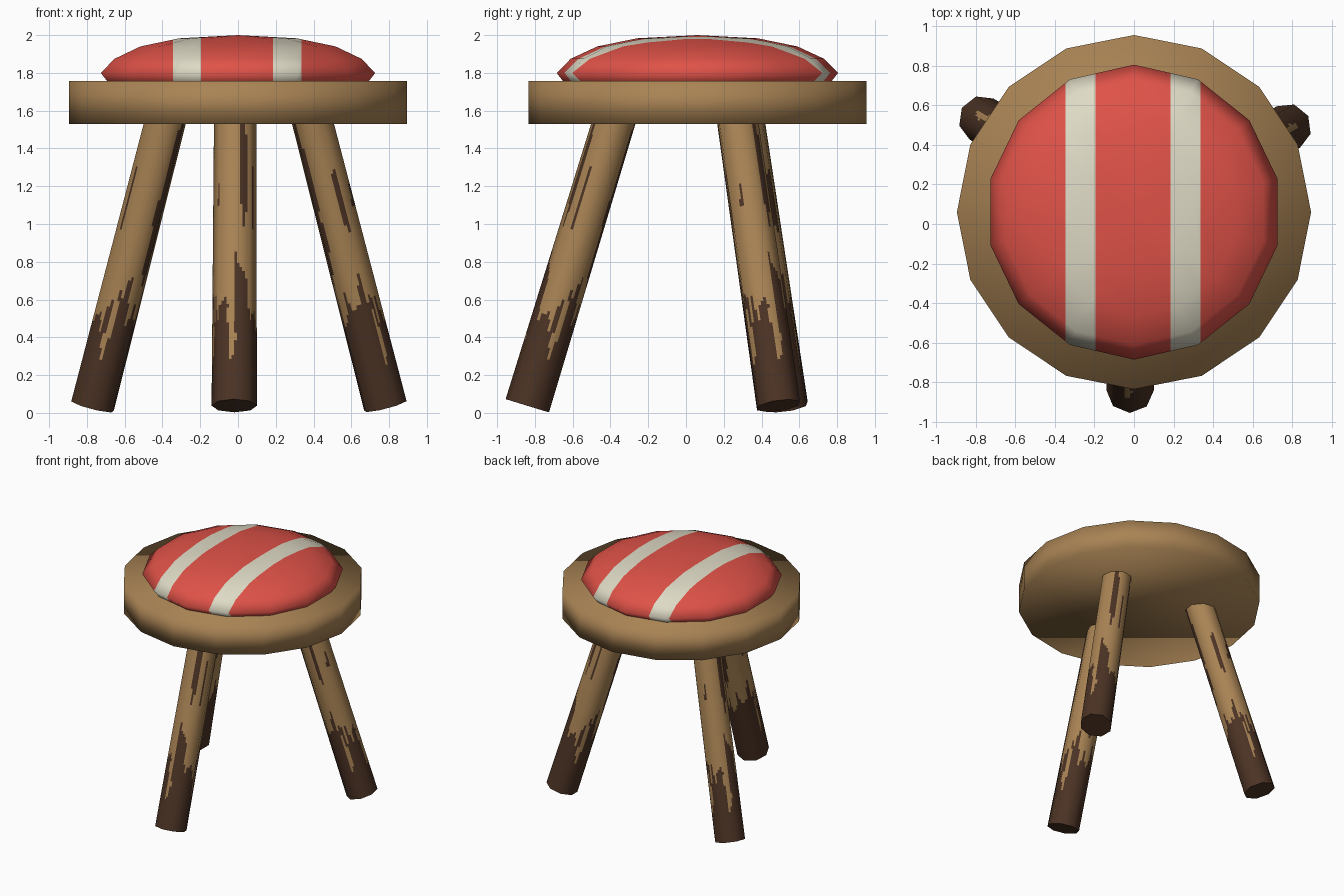
import bpy
import bmesh
from math import cos, sin, pi, radians, degrees
from mathutils import Vector, noise

if "Cube" in bpy.data.objects:
    bpy.data.objects.remove(bpy.data.objects["Cube"])


def material(name, rgb):
    m = bpy.data.materials.new(name)
    m.use_nodes = True
    m.diffuse_color = (*rgb, 1)
    m.node_tree.nodes["Principled BSDF"].inputs["Base Color"].default_value = (*rgb, 1)
    return m


WOOD = material("light wood", (0.40, 0.23, 0.09))
BARK = material("dark wood", (0.072, 0.033, 0.018))
RED = material("red cloth", (0.74, 0.085, 0.065))
CREAM = material("cream cloth", (0.73, 0.70, 0.56))


def finish(bm, name, mats):
    for f in bm.faces:
        f.smooth = True
    mesh = bpy.data.meshes.new(name)
    bm.to_mesh(mesh)
    bm.free()
    for m in mats:
        mesh.materials.append(m)
    ob = bpy.data.objects.new(name, mesh)
    bpy.context.collection.objects.link(ob)
    return ob


def rings_to_quads(bm, rings):
    n = len(rings[0])
    return [[bm.faces.new((a[i], a[(i + 1) % n], b[(i + 1) % n], b[i])) for i in range(n)]
            for a, b in zip(rings, rings[1:])]


CENTRE_Y = 0.06


def lathe(bm, profile, sides):
    """Rings about the seat axis, with a corner pointing to the back."""
    rings = []
    for r, z in profile:
        angles = [pi / 2 + 2 * pi * i / sides for i in range(sides)]
        rings.append([bm.verts.new((r * cos(a), CENTRE_Y + r * sin(a), z)) for a in angles])
    rings_to_quads(bm, rings)
    return rings


# Seat board
bm = bmesh.new()
bottom, top = lathe(bm, [(0.895, 1.53), (0.895, 1.757)], 16)
bm.faces.new(top)
bm.faces.new(bottom[::-1])
finish(bm, "seat_board", [WOOD])

# Domed cushion with two cut stripes
bm = bmesh.new()
rings = lathe(bm, [(0.71, 1.755), (0.745, 1.80), (0.67, 1.875),
                   (0.53, 1.94), (0.32, 1.983)], 14)
pole = bm.verts.new((0, CENTRE_Y, 2.0))
last = rings[-1]
for i, v in enumerate(last):
    bm.faces.new((v, last[(i + 1) % len(last)], pole))
STRIPES = [(-0.345, -0.195), (0.185, 0.335)]
for x in STRIPES[0] + STRIPES[1]:
    bmesh.ops.bisect_plane(bm, geom=bm.verts[:] + bm.edges[:] + bm.faces[:],
                           plane_co=(x, 0, 0), plane_no=(1, 0, 0), dist=1e-5)
for f in bm.faces:
    x = f.calc_center_median().x
    f.material_index = int(any(a < x < b for a, b in STRIPES))
finish(bm, "cushion", [RED, CREAM])

# Worn paint on the legs: angle from the outward side, low end, high end, half width
DARK_STREAKS = [(25, 0.95, 1.6, 11), (178, 0.7, 1.6, 17), (-96, 0.95, 1.3, 9),
                (-50, 1.05, 1.2, 5), (62, 0.9, 1.3, 5)]
LIGHT_STREAKS = [(-8, 0.25, 0.75, 10), (-85, 0.25, 0.55, 8), (110, 0.3, 0.65, 9)]


def in_streak(streaks, angle, z):
    for mid, low, high, width in streaks:
        if low < z < high:
            off = (angle - mid + 180) % 360 - 180
            wobble = 6 * noise.noise(Vector((mid, 0, z * 7)))
            if abs(off + wobble) < width * sin(pi * (z - low) / (high - low)) ** 0.5:
                return True
    return False


def is_dark(angle, z):
    a = radians(angle)
    edge = 0.6 + 0.08 * sin(3 * a + 1)
    edge += 0.28 * noise.noise(Vector((3.5 * cos(a), 3.5 * sin(a), z * 2)))
    if z < edge:
        return not in_streak(LIGHT_STREAKS, angle, z)
    return in_streak(DARK_STREAKS, angle, z)


SIDES, SPLIT, ROWS = 8, 6, 80


def leg(name, foot, head):
    foot, head = Vector(foot), Vector(head)
    head = foot + (head - foot) * 1.05
    axis = (head - foot).normalized()
    out = Vector((foot.x - head.x, foot.y - head.y, 0))
    out = (out - axis * out.dot(axis)).normalized()
    side = axis.cross(out)

    def corner(i):
        a = 2 * pi * i / SIDES
        return out * cos(a) + side * sin(a)

    # Eight flat sides, finely divided so the paint edge can be ragged
    around = [corner(i).lerp(corner(i + 1), k / SPLIT)
              for i in range(SIDES) for k in range(SPLIT)]
    bm = bmesh.new()
    rings = []
    normals = []
    for row in range(ROWS + 1):
        t = row / ROWS
        radius = 0.12 - 0.008 * t
        rings.append([bm.verts.new(foot.lerp(head, t) + d * radius) for d in around])
        normals += [d.normalized() for d in around]
    for row, faces in enumerate(rings_to_quads(bm, rings)):
        z = foot.lerp(head, (row + 0.5) / ROWS).z
        for i, f in enumerate(faces):
            angle = degrees(2 * pi * (i + 0.5) / len(around))
            f.material_index = int(is_dark(angle, z))
    # End caps have their own corners so they stay crisp
    for ring, flip, normal in ((rings[0], -1, -axis), (rings[-1], 1, axis)):
        cap = [bm.verts.new(v.co) for v in ring[::SPLIT]]
        bm.faces.new(cap[::flip]).material_index = int(flip < 0)
        normals += [normal] * len(cap)
    ob = finish(bm, name, [WOOD, BARK])
    ob.data.normals_split_custom_set_from_vertices(normals)


leg("front_leg", (-0.02, -0.84, 0.038), (-0.015, -0.385, 1.53))
leg("back_left_leg", (0.78, 0.49, 0.038), (0.397, 0.275, 1.53))
leg("back_right_leg", (-0.77, 0.53, 0.036), (-0.388, 0.31, 1.53))
